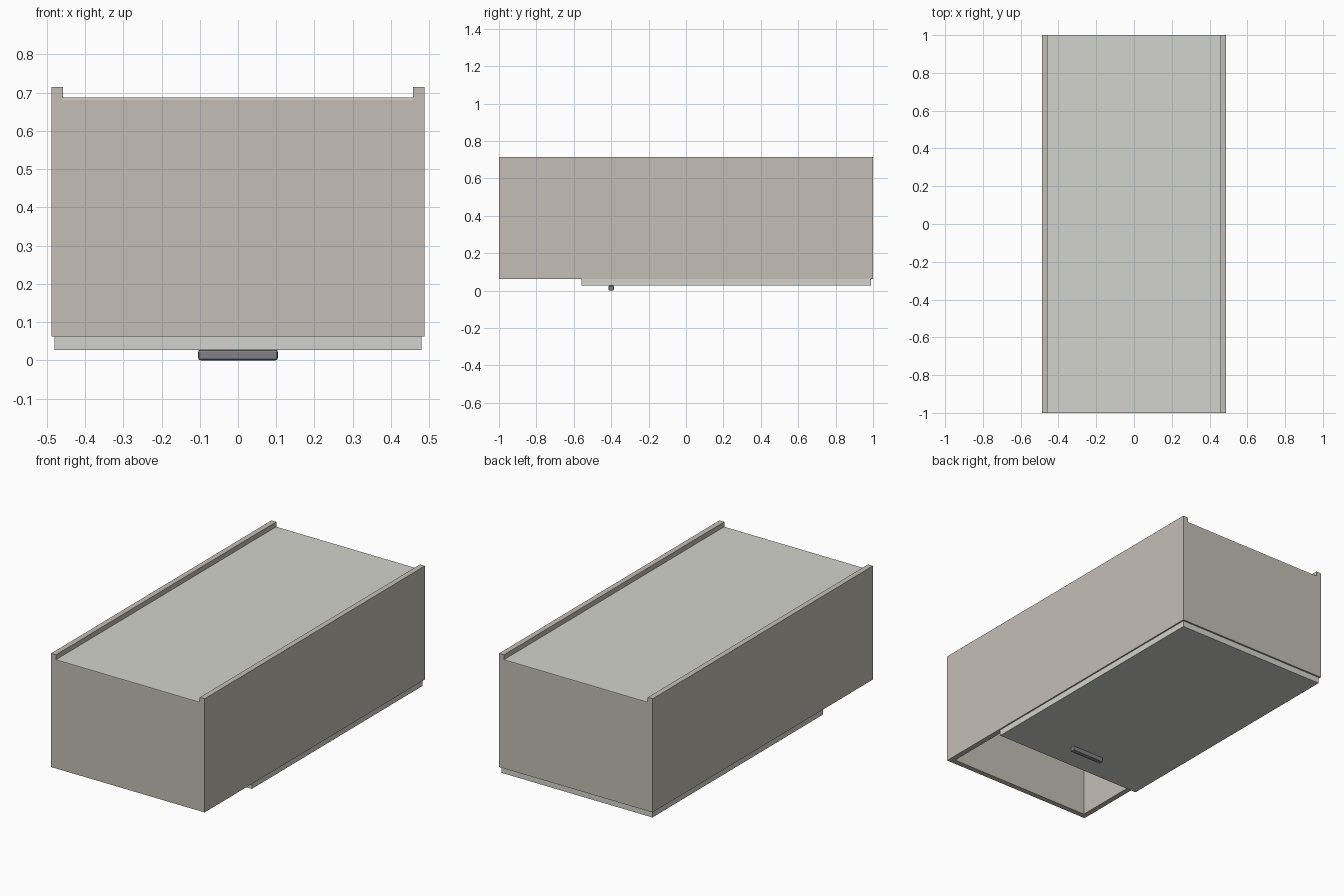
import bpy

if "Cube" in bpy.data.objects:
    bpy.data.objects.remove(bpy.data.objects["Cube"])


def material(name, rgb):
    m = bpy.data.materials.new(name)
    m.diffuse_color = (*rgb, 1)
    m.use_nodes = True
    m.node_tree.nodes["Principled BSDF"].inputs["Base Color"].default_value = m.diffuse_color
    return m


def box(name, x, y, z, mat, bevel=0):
    """Box from (min, max) ranges on each axis."""
    size = [b - a for a, b in (x, y, z)]
    centre = [(a + b) / 2 for a, b in (x, y, z)]
    bpy.ops.mesh.primitive_cube_add(size=1, location=centre)
    ob = bpy.context.object
    ob.name = name
    ob.scale = size
    bpy.ops.object.transform_apply(location=False, rotation=False, scale=True)
    ob.data.materials.append(mat)
    if bevel:
        mod = ob.modifiers.new("rounded_edges", "BEVEL")
        mod.width = bevel
        mod.segments = 2
    return ob


body = material("warm_grey", (0.55, 0.515, 0.46))
panel = material("light_grey", (0.65, 0.65, 0.61))
dark = material("dark_grey", (0.22, 0.22, 0.24))

W, T = 0.488, 0.031          # half width, wall thickness
BOTTOM, TOP, DECK = 0.062, 0.715, 0.687

# Side walls rise above the deck as rails; end walls sit between them
for s, side in ((-1, "left"), (1, "right")):
    xs = sorted((s * W, s * (W - T)))
    box(side + "_wall", xs, (-1, 1), (BOTTOM, TOP), body)
for s, end in ((-1, "front"), (1, "back")):
    ys = sorted((s, s * (1 - T)))
    box(end + "_wall", (T - W, W - T), ys, (BOTTOM, DECK - 0.006), body)

# Deck closing the top between the rails
box("top_panel", (T - W, W - T), (-1, 1), (DECK - 0.006, DECK), panel)

# Sliding panel below, leaving the front part of the opening uncovered
box("sliding_panel", (-0.48, 0.48), (-0.56, 0.99), (0.027, BOTTOM), panel)

# Pull bar under the sliding panel
box("handle", (-0.104, 0.104), (-0.414, -0.386), (0, 0.028), dark, bevel=0.006)
